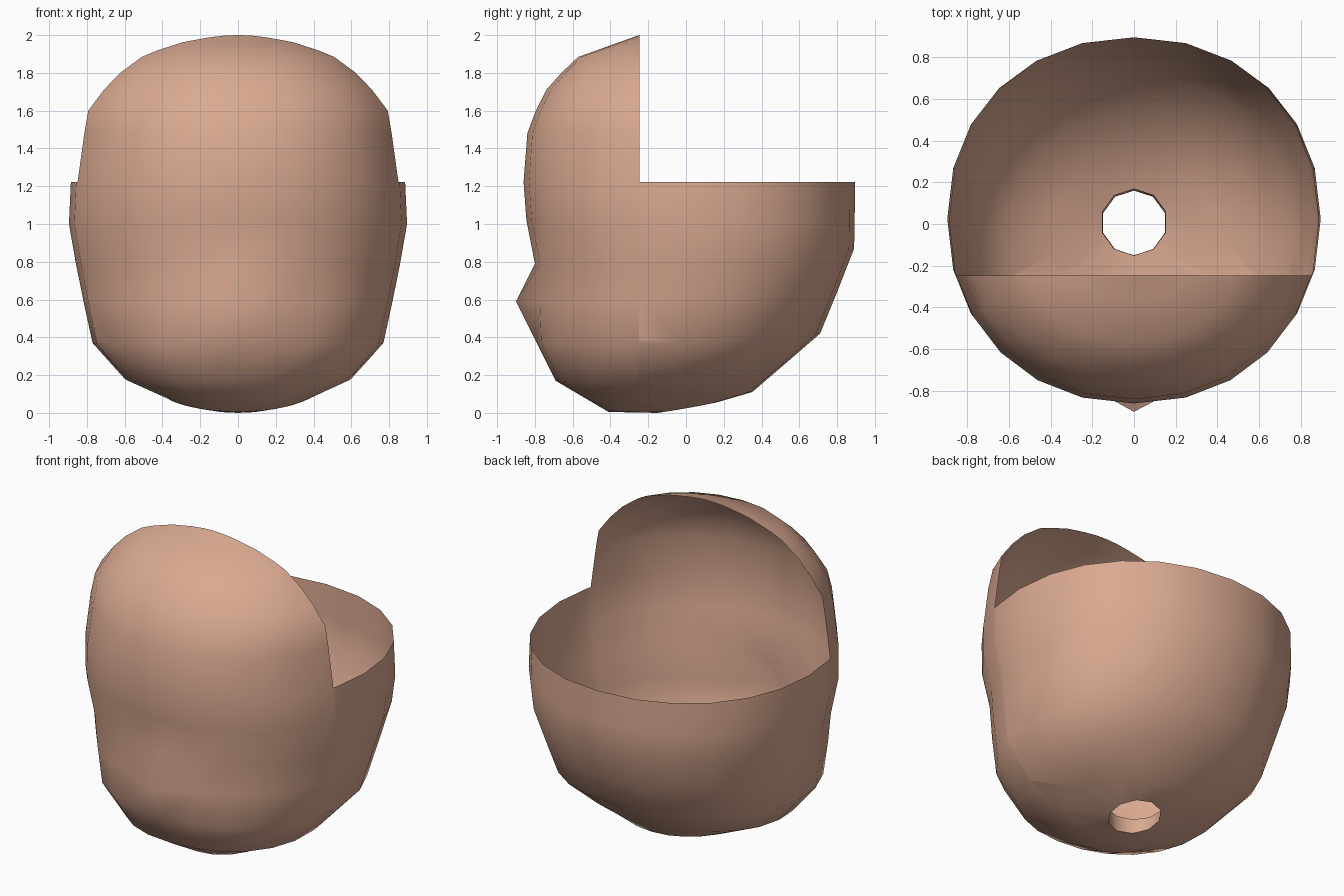
import bpy, bmesh, math

if "Cube" in bpy.data.objects:
    bpy.data.objects.remove(bpy.data.objects["Cube"])

SEG = 24
CUT_Y, CUT_Z = -0.247, 1.222

skin = bpy.data.materials.new("warm_tan")
skin.diffuse_color = (0.70, 0.40, 0.285, 1)
skin.use_nodes = True
skin.node_tree.nodes["Principled BSDF"].inputs["Base Color"].default_value = skin.diffuse_color


def spow(v, p):
    return math.copysign(abs(v) ** p, v)


def ring(bm, n, zf, yf, zb, yb, hw, zs, p=0.94):
    """Closed ring: front and back (z, y), half width and height at the sides."""
    verts = []
    for i in range(n):
        a = 2 * math.pi * i / n
        c, s = spow(math.cos(a), p), spow(math.sin(a), p)
        f = (1 - c) / 2                       # 0 at the front, 1 at the back
        y = yf + (yb - yf) * f
        z = zf + (zb - zf) * f + (zs - (zf + zb) / 2) * s * s
        verts.append(bm.verts.new((hw * s, y, z)))
    return verts


def skin_rings(bm, a, b):
    n = len(a)
    for i in range(n):
        j = (i + 1) % n
        bm.faces.new((a[i], a[j], b[j], b[i]))


def loop_edges(bm, r):
    n = len(r)
    return [bm.edges.get((r[i], r[(i + 1) % n])) or bm.edges.new((r[i], r[(i + 1) % n]))
            for i in range(n)]


# Head profile: z front, y front, z back, y back, half width, z side
PROFILE = [
    (0.005, -0.41, 0.11, 0.35, 0.39, 0.095),
    (0.17, -0.69, 0.26, 0.525, 0.60, 0.18),
    (0.37, -0.79, 0.42, 0.71, 0.77, 0.37),
    (0.59, -0.80, 0.64, 0.80, 0.82, 0.60),
    (0.79, -0.80, 0.87, 0.89, 0.86, 0.80),
    (1.02, -0.845, 1.02, 0.893, 0.895, 1.0),
    (CUT_Z, -0.86, CUT_Z, 0.895, 0.885, CUT_Z),
    (1.48, -0.84, 1.48, 0.84, 0.845, 1.48),
    (1.60, -0.795, 1.60, 0.80, 0.83, 1.60),
    (1.71, -0.74, 1.71, 0.74, 0.75, 1.71),
    (1.80, -0.66, 1.80, 0.66, 0.67, 1.80),
    (1.885, -0.57, 1.885, 0.57, 0.56, 1.885),
    (1.96, -0.36, 1.96, 0.36, 0.40, 1.96),
    (2.00, -0.248, 2.00, 0.248, 0.25, 2.00),
]

bm = bmesh.new()
rings = [ring(bm, SEG, *r) for r in PROFILE]
for a, b in zip(rings, rings[1:]):
    skin_rings(bm, a, b)

# Nose: pull out the front point
rings[3][0].co = (0, -0.90, 0.59)

# Underside with ten-sided hole and short inner tube
hole = ring(bm, 10, 0.0, -0.15, 0.055, 0.16, 0.155, 0.025, 1)
tube = ring(bm, 10, 0.10, -0.153, 0.10, 0.17, 0.162, 0.10, 1)
skin_rings(bm, hole, tube)
bmesh.ops.bridge_loops(bm, edges=loop_edges(bm, rings[0]) + loop_edges(bm, hole))

# Cut away the upper back
bmesh.ops.bisect_plane(bm, geom=bm.verts[:] + bm.edges[:] + bm.faces[:], dist=1e-5,
                       plane_co=(0, CUT_Y, 0), plane_no=(0, 1, 0))
gone = [f for f in bm.faces
        if f.calc_center_median().z > CUT_Z + 0.001 and f.calc_center_median().y > CUT_Y]
bmesh.ops.delete(bm, geom=gone, context='FACES')
bmesh.ops.recalc_face_normals(bm, faces=bm.faces[:])
probe = max(bm.faces, key=lambda f: f.calc_center_median().y)
if probe.normal.y < 0:
    bmesh.ops.reverse_faces(bm, faces=bm.faces[:])

mesh = bpy.data.meshes.new("head_shell")
bm.to_mesh(mesh)
bm.free()
mesh.materials.append(skin)
head = bpy.data.objects.new("head_shell", mesh)
bpy.context.collection.objects.link(head)
bpy.context.view_layer.objects.active = head
head.select_set(True)
bpy.ops.object.shade_smooth_by_angle(angle=math.radians(65))
